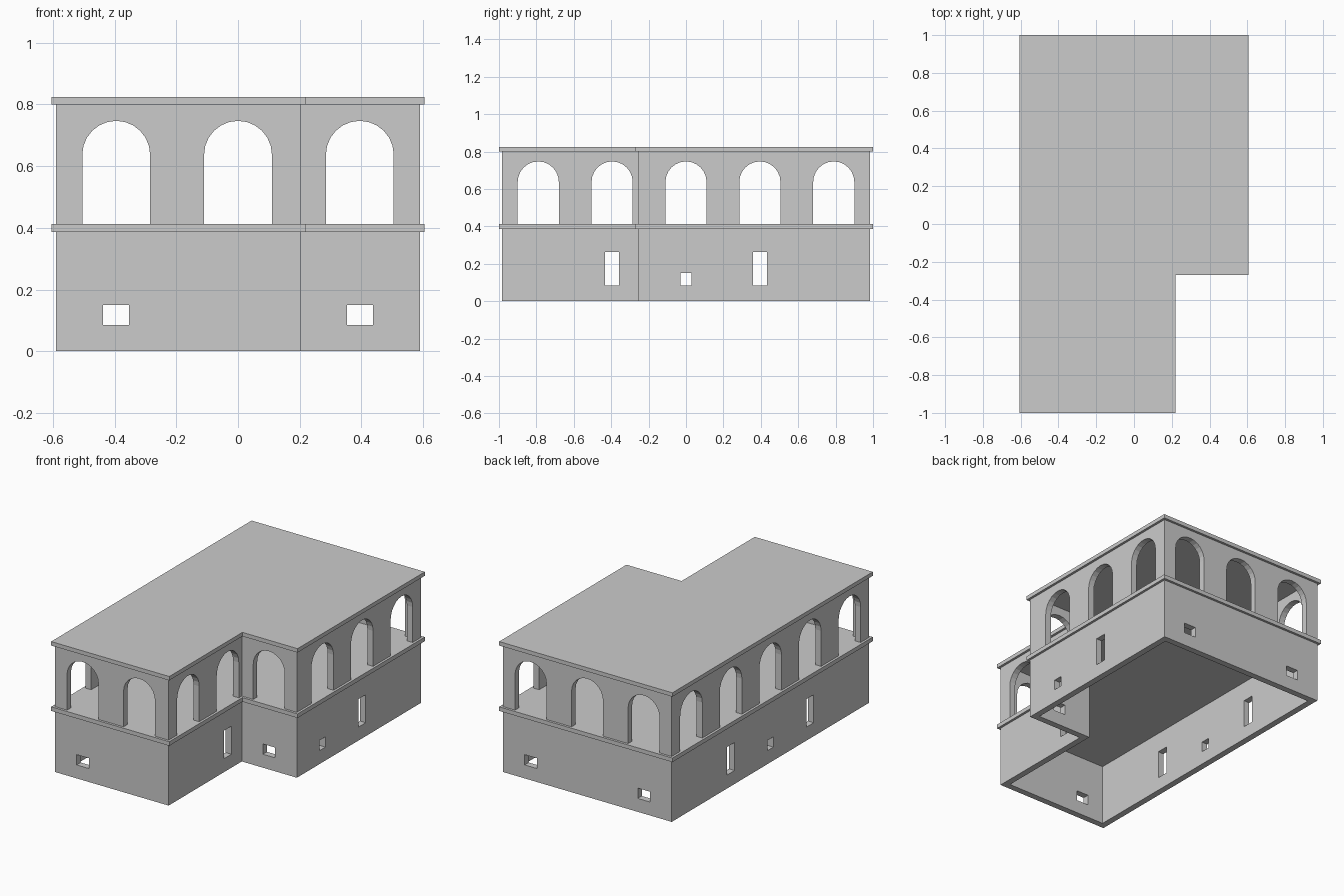
import bpy, bmesh, math
from mathutils import Vector

if "Cube" in bpy.data.objects:
    bpy.data.objects.remove(bpy.data.objects["Cube"])

BAY = 0.395      # spacing of arches and windows
THICK = 0.04     # wall thickness


def l_outline(off):
    """L-shaped plan, grown (+) or shrunk (-) from the outer wall face."""
    x, y, nx, ny = 0.59 + off, 0.985 + off, 0.205 + off, -0.255 - off
    return [(-x, -y), (nx, -y), (nx, ny), (x, ny), (x, y), (-x, y)]


def finish(bm, name):
    bmesh.ops.recalc_face_normals(bm, faces=bm.faces)
    mesh = bpy.data.meshes.new(name)
    bm.to_mesh(mesh)
    bm.free()
    obj = bpy.data.objects.new(name, mesh)
    bpy.context.collection.objects.link(obj)
    return obj


def add_prism(bm, points, direction):
    face = bm.faces.new([bm.verts.new(p) for p in points])
    ext = bmesh.ops.extrude_face_region(bm, geom=[face], use_keep_orig=True)
    verts = [v for v in ext["geom"] if isinstance(v, bmesh.types.BMVert)]
    bmesh.ops.translate(bm, verts=verts, vec=direction)


def slab(name, z0, z1):
    bm = bmesh.new()
    add_prism(bm, [(x, y, z0) for x, y in l_outline(0.015)], Vector((0, 0, z1 - z0)))
    return finish(bm, name)


def wall_ring(name, z0, z1):
    bm = bmesh.new()
    loops = [[bm.verts.new((x, y, z)) for x, y in l_outline(off)]
             for off, z in ((0, z0), (0, z1), (-THICK, z1), (-THICK, z0))]
    for a, b in zip(loops, loops[1:] + loops[:1]):
        for i in range(6):
            j = (i + 1) % 6
            bm.faces.new((a[i], a[j], b[j], b[i]))
    return finish(bm, name)


def arch(center):
    r, spring, n = 0.11, 0.637, 12
    pts = [(center - r, 0.38), (center + r, 0.38)]
    return pts + [(center + r * math.cos(math.pi * i / n), spring + r * math.sin(math.pi * i / n))
                  for i in range(n + 1)]


def window(center, width, z1, z0=0.085):
    h = width / 2
    return [(center - h, z0), (center + h, z0), (center + h, z1), (center - h, z1)]


def cut(wall, profiles, axis):
    """Punch profiles right through the building along x or y."""
    bm = bmesh.new()
    for prof in profiles:
        if axis == "x":
            add_prism(bm, [(-2, u, z) for u, z in prof], Vector((4, 0, 0)))
        else:
            add_prism(bm, [(u, -2, z) for u, z in prof], Vector((0, 4, 0)))
    cutter = finish(bm, "opening_cutter")
    cutter.hide_render = True
    mod = wall.modifiers.new("openings", "BOOLEAN")
    mod.operation, mod.solver, mod.object = "DIFFERENCE", "EXACT", cutter
    bpy.context.view_layer.objects.active = wall
    bpy.ops.object.modifier_apply(modifier=mod.name)
    bpy.data.objects.remove(cutter)


# Ground floor with small windows
ground = wall_ring("ground_floor_walls", 0, 0.387)
cut(ground, [window(s * BAY, 0.084, 0.15) for s in (-1, 1)], "y")
cut(ground, [window(-BAY, 0.074, 0.262), window(0, 0.058, 0.15), window(BAY, 0.074, 0.262)], "x")

# Upper floor arcade
upper = wall_ring("arcade_walls", 0.413, 0.80)
cut(upper, [arch(i * BAY) for i in (-1, 0, 1)], "y")
cut(upper, [arch(i * BAY) for i in (-2, -1, 0, 1, 2)], "x")

# Overhanging slabs
slab("floor_slab", 0.387, 0.413)
slab("roof_slab", 0.80, 0.825)
